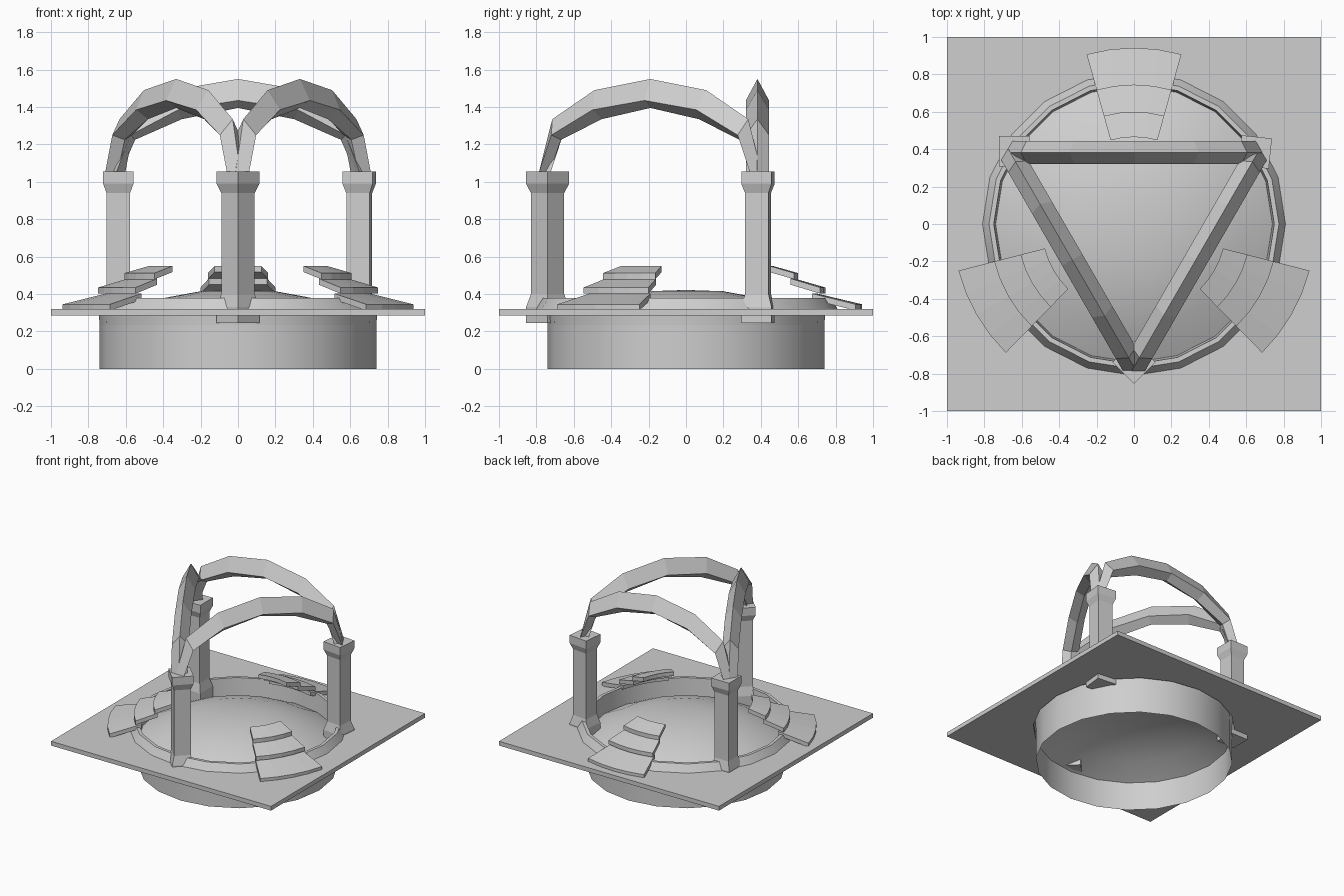
import bpy, bmesh, math
from mathutils import Matrix, Vector

cube = bpy.data.objects.get("Cube")
if cube:
    bpy.data.objects.remove(cube, do_unlink=True)

stone = bpy.data.materials.new("grey_stone")
stone.use_nodes = True
GREY = (0.62, 0.62, 0.62, 1)
stone.diffuse_color = GREY
stone.node_tree.nodes["Principled BSDF"].inputs["Base Color"].default_value = GREY

SIDES = 20


def finish(bm, name, smooth=False):
    """Turn a bmesh into a named object with the stone material."""
    bmesh.ops.recalc_face_normals(bm, faces=bm.faces)
    mesh = bpy.data.meshes.new(name)
    bm.to_mesh(mesh)
    bm.free()
    mesh.materials.append(stone)
    obj = bpy.data.objects.new(name, mesh)
    bpy.context.collection.objects.link(obj)
    if smooth:
        bpy.ops.object.select_all(action="DESELECT")
        obj.select_set(True)
        bpy.context.view_layer.objects.active = obj
        bpy.ops.object.shade_smooth_by_angle(angle=math.radians(30))
    return obj


def loft(name, rings, caps=True, smooth=False, matrix=Matrix()):
    """Skin a row of closed rings, optionally capping both ends."""
    bm = bmesh.new()
    loops = [[bm.verts.new(p) for p in ring] for ring in rings]
    for a, b in zip(loops, loops[1:]):
        for i in range(len(a)):
            j = (i + 1) % len(a)
            bm.faces.new((a[i], a[j], b[j], b[i]))
    if caps:
        bm.faces.new(loops[0])
        bm.faces.new(loops[-1])
    bmesh.ops.remove_doubles(bm, verts=bm.verts, dist=0.0005)
    bm.transform(matrix)
    return finish(bm, name, smooth)


def circle(radius, z, sides=SIDES, turn=0.0):
    step = math.tau / sides
    return [Vector((radius * math.cos(i * step + turn),
                    radius * math.sin(i * step + turn), z)) for i in range(sides)]


def revolve(name, profile):
    return loft(name, [circle(r, z) for r, z in profile], caps=False, smooth=True)


# Round basin wall, domed floor and raised rim
revolve("drum_wall", [(0.74, 0), (0.74, 0.235)])
revolve("domed_floor", [(0.74, 0.235), (0.57, 0.32), (0.39, 0.38),
                        (0.2, 0.415), (0, 0.422)])
revolve("rim", [(0.74, 0.235), (0.75, 0.38), (0.775, 0.38), (0.81, 0.32)])

# Square ground slab with a round opening
bm = bmesh.new()
for outline in (circle(math.sqrt(2), 0.32, 4, math.pi / 4), circle(0.76, 0.32)):
    verts = [bm.verts.new(p) for p in outline]
    for i, v in enumerate(verts):
        bm.edges.new((v, verts[(i + 1) % len(verts)]))
bmesh.ops.triangle_fill(bm, edges=bm.edges[:], use_beauty=True, normal=(0, 0, 1))
extruded = bmesh.ops.extrude_face_region(bm, geom=bm.faces[:], use_keep_orig=True)
moved = [g for g in extruded["geom"] if isinstance(g, bmesh.types.BMVert)]
bmesh.ops.translate(bm, verts=moved, vec=(0, 0, -0.035))
finish(bm, "ground_slab")

# Square columns with flared foot and capital
column_profile = [(0.115, 0.245), (0.115, 0.33), (0.089, 0.40),
                  (0.089, 0.94), (0.115, 0.99), (0.115, 1.055)]
for name, x, y, turn in (("front_column", 0, -0.74, 0),
                         ("left_column", 0.648, 0.385, 39),
                         ("right_column", -0.64, 0.39, 45)):
    rings = [circle(r, z, 4, math.radians(turn)) for r, z in column_profile]
    loft(name, rings, matrix=Matrix.Translation((x, y, 0)))

# Arches with a kite section: outer ridge, side corners, inner ridge
outer = [(0.69, 1.04), (0.605, 1.335), (0.345, 1.49), (0, 1.55)]
corner = [(0.655, 1.04), (0.575, 1.25), (0.32, 1.385), (0, 1.435)]
inner = [(0.63, 1.04), (0.55, 1.225), (0.30, 1.335), (0, 1.395)]


def mirrored(half):
    return [(-s, z) for s, z in half] + [(s, z) for s, z in half[-2::-1]]


sections = []
for (so, zo), (sc, zc), (si, zi) in zip(*map(mirrored, (outer, corner, inner))):
    sections.append([(so, 0.382, zo), (sc, 0.444, zc),
                     (si, 0.382, zi), (sc, 0.32, zc)])

# Three tilted treads per stair: inner radius, outer radius, inner and outer top
treads = [(0.465, 0.60, 0.55, 0.512), (0.58, 0.745, 0.483, 0.435),
          (0.70, 0.942, 0.403, 0.345)]
HALF_ANGLE, STEPS, THICK = math.radians(15.6), 4, 0.033

for side, turn, push in (("back", 0, 0), ("right", 120, 0.03), ("left", -120, 0.03)):
    spin = Matrix.Rotation(math.radians(turn), 4, "Z")
    loft(side + "_arch", sections, matrix=spin)
    for n, (r0, r1, z0, z1) in enumerate(treads):
        rings = []
        for i in range(STEPS + 1):
            a = HALF_ANGLE * (2 * i / STEPS - 1)
            sx, cy = math.sin(a), math.cos(a)
            rings.append([(r * sx, r * cy + push, z) for r, z in
                          ((r0, z0), (r1, z1), (r1, z1 - THICK), (r0, z0 - THICK))])
        loft(f"{side}_stair_tread_{n + 1}", rings, matrix=spin)
